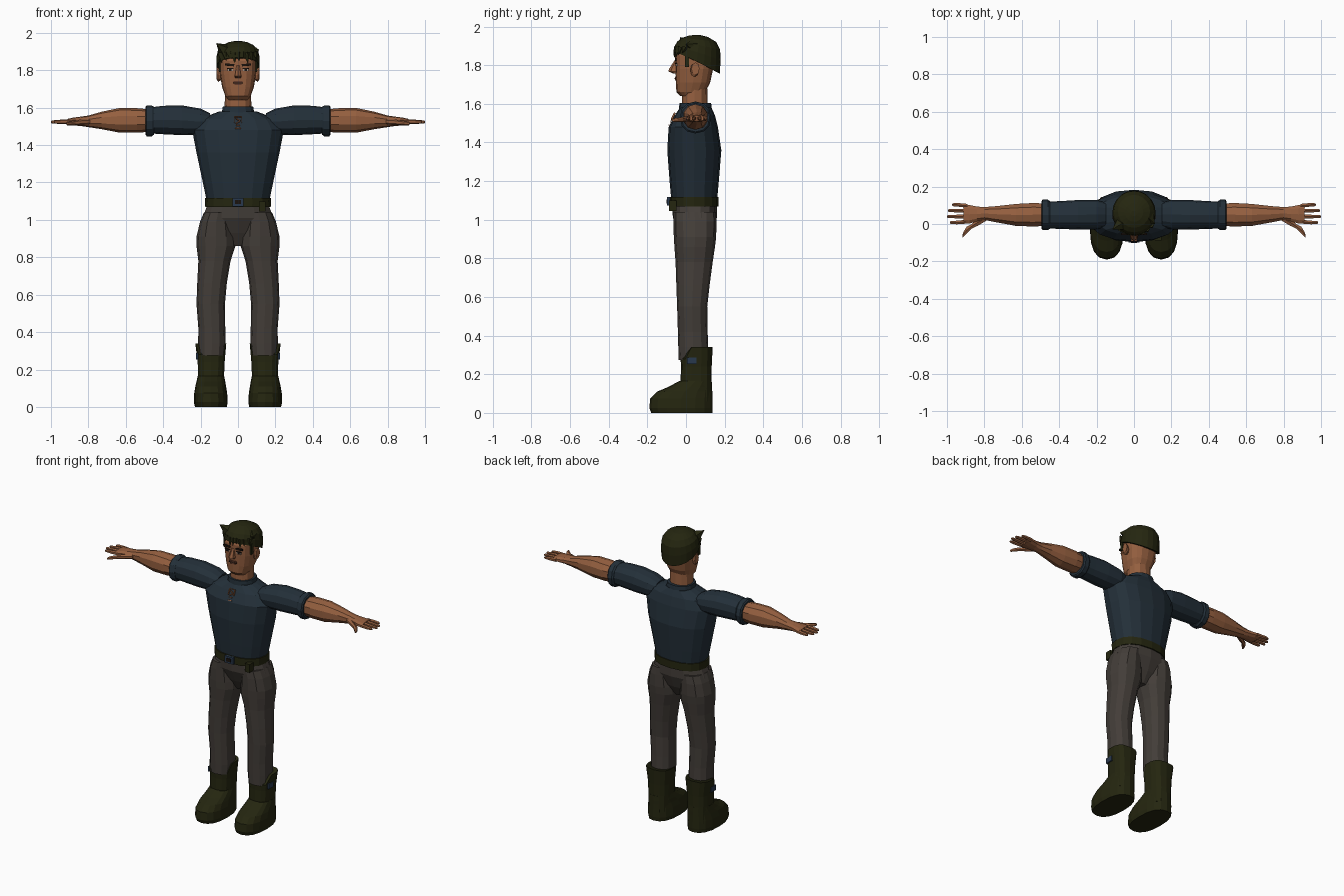
import bpy, bmesh, math
from mathutils import Matrix, Vector


def material(name, rgb):
    m = bpy.data.materials.new(name)
    m.diffuse_color = (*rgb, 1)
    return m


SKIN = material("skin", (0.30, 0.115, 0.05))
SHIRT = material("navy shirt", (0.017, 0.029, 0.041))
PANTS = material("grey brown cloth", (0.056, 0.047, 0.040))
OLIVE = material("dark olive", (0.018, 0.019, 0.005))
BLUE = material("steel blue", (0.022, 0.04, 0.075))
DARK = material("dark brown", (0.010, 0.006, 0.004))
LIP = material("lip brown", (0.13, 0.045, 0.025))
EYE = material("eye beige", (0.38, 0.30, 0.24))


def finish(name, bm, mat):
    bmesh.ops.recalc_face_normals(bm, faces=bm.faces)
    me = bpy.data.meshes.new(name)
    bm.to_mesh(me)
    bm.free()
    me.materials.append(mat)
    ob = bpy.data.objects.new(name, me)
    bpy.context.collection.objects.link(ob)
    return ob


def loft(name, mat, rings, axis="Z", n=12, p=2.3, s=1, edit=None):
    """Rings are (position, u0, u1, v0, v1) bounds; u,v = x,y on Z, y,z on X."""
    bm = bmesh.new()
    loops = []
    for t, u0, u1, v0, v1 in rings:
        loop = []
        for i in range(n):
            a = 2 * math.pi * i / n - math.pi / 2
            c, d = math.cos(a), math.sin(a)
            u = (u0 + u1) / 2 + (u1 - u0) / 2 * math.copysign(abs(c) ** (2 / p), c)
            v = (v0 + v1) / 2 + (v1 - v0) / 2 * math.copysign(abs(d) ** (2 / p), d)
            co = Vector((u, v, t) if axis == "Z" else (t, u, v))
            if edit:
                co = edit(co)
            co.x *= s
            loop.append(bm.verts.new(co))
        loops.append(loop)
    for a, b in zip(loops, loops[1:]):
        for i in range(n):
            j = (i + 1) % n
            bm.faces.new((a[i], a[j], b[j], b[i]))
    bm.faces.new(loops[0])
    bm.faces.new(loops[-1])
    return finish(name, bm, mat)


def sym(rows):
    """Rings centred on x = 0: (z, half width, y0, y1)."""
    return [(z, -w, w, a, b) for z, w, a, b in rows]


def box(name, mat, loc, size, rx=0, ry=0):
    bm = bmesh.new()
    m = (Matrix.Translation(loc) @ Matrix.Rotation(rx, 4, "X")
         @ Matrix.Rotation(ry, 4, "Y") @ Matrix.Diagonal((*size, 1)))
    bmesh.ops.create_cube(bm, size=1, matrix=m)
    return finish(name, bm, mat)


# Shirt body, collar and neck
loft("shirt_body", SHIRT, sym([(1.09, .165, -.075, .16), (1.2, .188, -.085, .17),
     (1.36, .222, -.097, .183), (1.48, .245, -.09, .165), (1.54, .205, -.058, .15),
     (1.58, .10, -.032, .132)]), n=16)
loft("collar", SHIRT, sym([(1.565, .09, -.037, .135), (1.605, .083, -.034, .13)]), n=14)
loft("neck", SKIN, sym([(1.57, .072, -.022, .112), (1.68, .07, -.02, .11)]))

# Laced neck opening on the chest
for z, w, ry in ((1.552, .04, 0), (1.536, .026, .6), (1.522, .026, -.6), (1.506, .022, 0), (1.49, .03, 0)):
    box("chest_lace", SKIN, (0, -.092 + .48 * (z - 1.48), z), (w, .009, .005), -.45, ry)
for s in (-1, 1):
    box("lace_edge", SKIN, (s * .02, -.067, 1.535), (.005, .009, .035), -.45)

# Belt, buckle and pouch
loft("belt", OLIVE, sym([(1.068, .175, -.085, .168), (1.118, .177, -.085, .168)]), n=16)
box("buckle", BLUE, (0, -.088, 1.095), (.06, .02, .045))
box("buckle_centre", DARK, (0, -.099, 1.095), (.034, .006, .022))
box("belt_pouch", OLIVE, (.13, -.068, 1.072), (.034, .04, .055))

# Trousers seat
loft("trouser_seat", PANTS, sym([(1.085, .165, -.072, .16), (1.01, .195, -.068, .16),
     (.93, .13, -.03, .13), (.86, .035, .01, .09)]), n=14)


def boot_top(co):
    # Shaft rim is raised behind and flared outward
    if co.z > .26 and co.y > .02:
        co.z += .06
        co.x += .008 if co.x > .145 else -.004
    return co


for s, side in ((-1, "left"), (1, "right")):
    # Leg
    loft(side + "_trouser_leg", PANTS, [
        (1.04, .03, .182, -.066, .155), (.99, .03, .203, -.066, .158),
        (.91, .016, .222, -.063, .156), (.86, .014, .222, -.06, .15),
        (.78, .04, .212, -.054, .138), (.66, .06, .218, -.05, .122),
        (.55, .07, .222, -.046, .11), (.42, .068, .212, -.042, .112),
        (.34, .066, .213, -.04, .115), (.275, .072, .21, -.038, .112)], n=12, s=s)
    # Boot
    loft(side + "_boot_shaft", OLIVE, [
        (.06, .075, .215, -.03, .134), (.17, .073, .215, -.028, .132),
        (.24, .07, .217, -.026, .133), (.28, .065, .222, -.028, .138)],
        n=14, p=2.6, s=s, edit=boot_top)
    loft(side + "_boot_foot", OLIVE, [
        (0, .06, .23, -.18, .136), (.025, .055, .236, -.19, .138),
        (.075, .058, .234, -.185, .137), (.11, .064, .228, -.15, .136),
        (.135, .068, .222, -.09, .135), (.165, .074, .216, -.035, .133)],
        n=16, p=2.4, s=s)
    box(side + "_boot_tag", BLUE, (s * .219, .03, .27), (.012, .05, .034))

    # Sleeve with rolled cuff
    loft(side + "_sleeve", SHIRT, [
        (.15, -.015, .115, 1.48, 1.57), (.20, -.028, .128, 1.455, 1.595),
        (.30, -.03, .128, 1.453, 1.612), (.40, -.026, .122, 1.458, 1.61),
        (.465, -.024, .12, 1.462, 1.602)], "X", 12, 2.2, s)
    loft(side + "_cuff", SHIRT, [
        (.45, -.026, .122, 1.455, 1.605), (.46, -.032, .13, 1.447, 1.611),
        (.488, -.032, .13, 1.447, 1.611), (.495, -.024, .122, 1.455, 1.603)],
        "X", 12, 2.2, s)
    # Forearm and palm
    loft(side + "_forearm", SKIN, [
        (.46, -.013, .112, 1.472, 1.59), (.54, -.016, .115, 1.466, 1.597),
        (.63, -.013, .11, 1.466, 1.599), (.73, .006, .098, 1.485, 1.578),
        (.80, .02, .092, 1.496, 1.558), (.84, .012, .095, 1.502, 1.552),
        (.88, .0, .104, 1.505, 1.547), (.912, .0, .108, 1.511, 1.540)],
        "X", 10, 2.2, s)
    # Fingers and thumb
    for y, tip, dy in ((.097, .972, .006), (.07, .995, .002), (.041, 1.0, -.001), (.013, .985, -.005)):
        loft(side + "_finger", SKIN, [
            (.89, y - .012, y + .012, 1.512, 1.539),
            (.945, y + dy - .011, y + dy + .011, 1.513, 1.536),
            (tip - .008, y + dy - .010, y + dy + .010, 1.515, 1.532),
            (tip, y + dy - .005, y + dy + .005, 1.518, 1.528)], "X", 6, 2, s)
    loft(side + "_thumb", SKIN, [
        (.79, .015, .05, 1.51, 1.54), (.835, -.012, .03, 1.507, 1.538),
        (.87, -.028, .0, 1.506, 1.532), (.895, -.055, -.012, 1.505, 1.529),
        (.912, -.072, -.04, 1.505, 1.526), (.918, -.074, -.058, 1.508, 1.522)],
        "X", 6, 2, s)

    # Ear, eye, brow and sideburn
    loft(side + "_ear", SKIN, [
        (.085, .03, .06, 1.75, 1.80), (.106, .022, .068, 1.738, 1.812),
        (.114, .028, .07, 1.75, 1.815)], "X", 8, 2, s)
    box(side + "_eye", EYE, (s * .042, -.049, 1.802), (.03, .008, .012))
    box(side + "_iris", DARK, (s * .041, -.051, 1.802), (.014, .009, .014))
    box(side + "_eyelid", DARK, (s * .042, -.052, 1.81), (.036, .009, .005))
    box(side + "_brow", DARK, (s * .045, -.053, 1.829), (.05, .009, .012), 0, s * -.08)
    box(side + "_sideburn", OLIVE, (s * .098, .005, 1.825), (.009, .022, .07))

# Head
loft("head", SKIN, sym([(1.642, .055, -.03, .09), (1.662, .068, -.05, .10),
     (1.71, .085, -.052, .125), (1.78, .097, -.054, .14), (1.85, .1, -.056, .146),
     (1.91, .088, -.03, .13)]), n=16, p=2.6)
loft("nose", SKIN, sym([(1.758, .016, -.068, -.03), (1.768, .021, -.091, -.03),
     (1.78, .017, -.088, -.03), (1.825, .009, -.06, -.03)]), n=6)
box("upper_lip", LIP, (0, -.053, 1.738), (.05, .009, .008))
box("mouth_line", DARK, (0, -.0545, 1.732), (.056, .008, .004))
box("lower_lip", LIP, (0, -.053, 1.725), (.036, .009, .008))

# Hair cap: low at the nape, rising to the fringe
bm = bmesh.new()
N, TOP = 20, 1.957
prev = None
for t, r, shift in ((0, 1, 0), (.35, 1.0, .004), (.62, .93, .01), (.82, .74, .012), (.95, .42, .006), (1, .12, 0)):
    ring = []
    for i in range(N):
        a = 2 * math.pi * i / N - math.pi / 2
        x, y = .116 * math.cos(a) * r, .056 + shift + .119 * math.sin(a) * r
        k = (math.sin(a) + 1) / 2
        low = 1.868 - .112 * k ** 1.2
        ring.append(bm.verts.new((x, y, low + t * (TOP - low))))
    if prev:
        for i in range(N):
            j = (i + 1) % N
            bm.faces.new((prev[i], prev[j], ring[j], ring[i]))
    else:
        bm.faces.new(ring)
    prev = ring
bm.faces.new(prev)
finish("hair", bm, OLIVE)


def spike(name, base, tip, r):
    base, tip = Vector(base), Vector(tip)
    d = tip - base
    m = Matrix.Translation((base + tip) / 2) @ d.to_track_quat("Z", "Y").to_matrix().to_4x4()
    bm = bmesh.new()
    bmesh.ops.create_cone(bm, cap_ends=True, segments=5, radius1=r, radius2=0, depth=d.length, matrix=m)
    finish(name, bm, OLIVE)


# Fringe locks and side tuft
for i in range(9):
    x = -.09 + i * .0225
    y = .056 - .114 * math.sqrt(1 - (x / .116) ** 2)
    spike("fringe_lock", (x, y + .012, 1.89), (x * 1.03 + .006, y - .006, 1.838 + .012 * (i % 3)), .02)
spike("side_tuft", (-.07, .0, 1.905), (-.116, -.03, 1.945), .04)
spike("back_tuft", (.08, .03, 1.90), (.112, .0, 1.91), .04)
